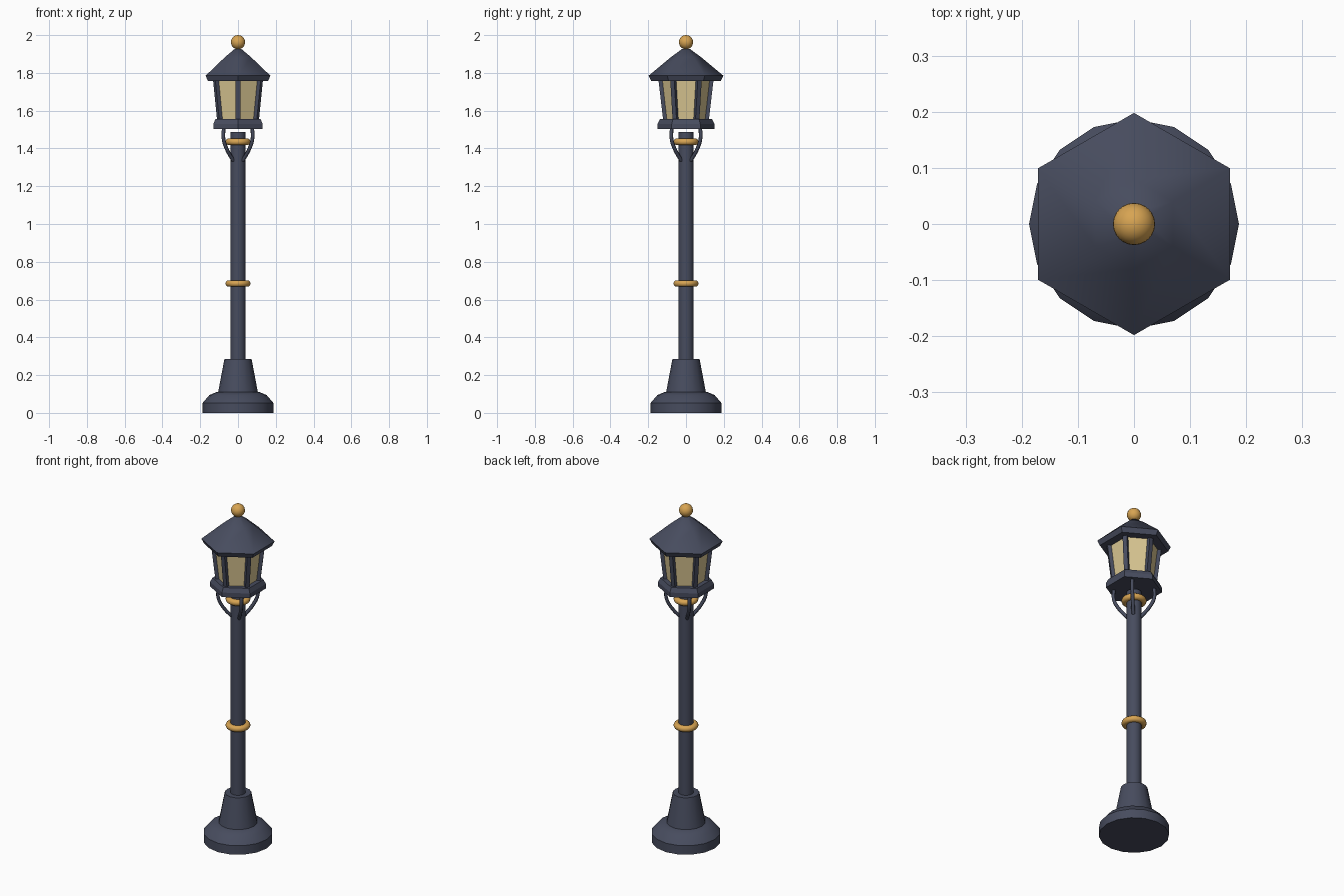
import bpy, bmesh, math
from mathutils import Vector

if "Cube" in bpy.data.objects:
    bpy.data.objects.remove(bpy.data.objects["Cube"])


def paint(name, rgb):
    m = bpy.data.materials.new(name)
    m.diffuse_color = (*rgb, 1)
    m.use_nodes = True
    m.node_tree.nodes["Principled BSDF"].inputs["Base Color"].default_value = m.diffuse_color
    return m


IRON = paint("dark iron", (0.063, 0.072, 0.112))
BRASS = paint("brass", (0.68, 0.37, 0.085))
GLASS = paint("warm glass", (0.70, 0.57, 0.29))


def finish(ob, name, mat, smooth=None):
    ob.name = name
    ob.data.materials.append(mat)
    if smooth:
        bpy.ops.object.select_all(action='DESELECT')
        ob.select_set(True)
        bpy.context.view_layer.objects.active = ob
        bpy.ops.object.shade_smooth_by_angle(angle=math.radians(smooth))
    return ob


def from_bmesh(bm, name, mat, smooth=None):
    bmesh.ops.recalc_face_normals(bm, faces=bm.faces)
    me = bpy.data.meshes.new(name)
    bm.to_mesh(me)
    bm.free()
    ob = bpy.data.objects.new(name, me)
    bpy.context.collection.objects.link(ob)
    return finish(ob, name, mat, smooth)


def turned(name, profile, sides, mat, smooth=None, phase=0.0):
    """Closed solid of stacked regular polygons, profile = (radius, z)."""
    bm = bmesh.new()
    rings = []
    for r, z in profile:
        angles = [phase + math.tau * i / sides for i in range(sides)]
        rings.append([bm.verts.new((r * math.cos(a), r * math.sin(a), z)) for a in angles])
    for lo, hi in zip(rings, rings[1:]):
        for i in range(sides):
            j = (i + 1) % sides
            bm.faces.new((lo[i], lo[j], hi[j], hi[i]))
    bm.faces.new(rings[0])
    bm.faces.new(rings[-1])
    return from_bmesh(bm, name, mat, smooth)


HEX = math.pi / 2  # hexagon corners point along y

# Foot, pedestal and pole
turned("foot", [(0.187, 0), (0.187, 0.053), (0.152, 0.094), (0.112, 0.111)], 16, IRON, 35)
turned("pedestal", [(0.106, 0.105), (0.072, 0.285)], 16, IRON, 35)
turned("pole", [(0.04, 0.27), (0.04, 1.487)], 16, IRON, 35)

# Brass collars
for name, z in (("lower_collar", 0.685), ("upper_collar", 1.435)):
    bpy.ops.mesh.primitive_torus_add(major_radius=0.049, minor_radius=0.018,
                                     major_segments=24, minor_segments=10, location=(0, 0, z))
    finish(bpy.context.object, name, BRASS, 60)

# Four curved brackets carrying the lantern
for k in range(4):
    a = math.radians(45 + 90 * k)
    cu = bpy.data.curves.new("bracket", 'CURVE')
    cu.dimensions = '3D'
    cu.bevel_depth = 0.010
    cu.bevel_resolution = 1
    cu.resolution_u = 5
    cu.use_fill_caps = True
    path = [(0.035, 1.335), (0.083, 1.395), (0.108, 1.45), (0.107, 1.51)]
    sp = cu.splines.new('BEZIER')
    sp.bezier_points.add(len(path) - 1)
    for p, (r, z) in zip(sp.bezier_points, path):
        p.co = (r * math.cos(a), r * math.sin(a), z)
        p.handle_left_type = p.handle_right_type = 'AUTO'
    ob = bpy.data.objects.new("bracket", cu)
    bpy.context.collection.objects.link(ob)
    cu.materials.append(IRON)

# Lantern tray and glass
turned("lantern_tray", [(0.151, 1.503), (0.151, 1.53), (0.138, 1.555)], 6, IRON, phase=HEX)
turned("lantern_glass", [(0.108, 1.55), (0.132, 1.765)], 6, GLASS, phase=HEX)

# Leaning corner posts
for k in range(6):
    a = HEX + math.tau * k / 6
    out = Vector((math.cos(a), math.sin(a), 0))
    side = Vector((-math.sin(a), math.cos(a), 0))
    bm = bmesh.new()
    ends = []
    for r, z in ((0.110, 1.55), (0.135, 1.765)):
        c = out * r + Vector((0, 0, z))
        ends.append([bm.verts.new(c + out * u * 0.011 + side * v * 0.012)
                     for u, v in ((-1, -1), (1, -1), (1, 1), (-1, 1))])
    lo, hi = ends
    for i in range(4):
        j = (i + 1) % 4
        bm.faces.new((lo[i], lo[j], hi[j], hi[i]))
    bm.faces.new(lo)
    bm.faces.new(hi)
    from_bmesh(bm, "corner_post", IRON)

# Roof and finial ball
turned("roof", [(0.184, 1.757), (0.198, 1.785), (0.08, 1.883), (0.02, 1.927)],
       6, IRON, 45, phase=HEX)
bpy.ops.mesh.primitive_uv_sphere_add(segments=24, ring_count=14, radius=0.0375,
                                     location=(0, 0, 1.9625))
finish(bpy.context.object, "finial_ball", BRASS, 60)
